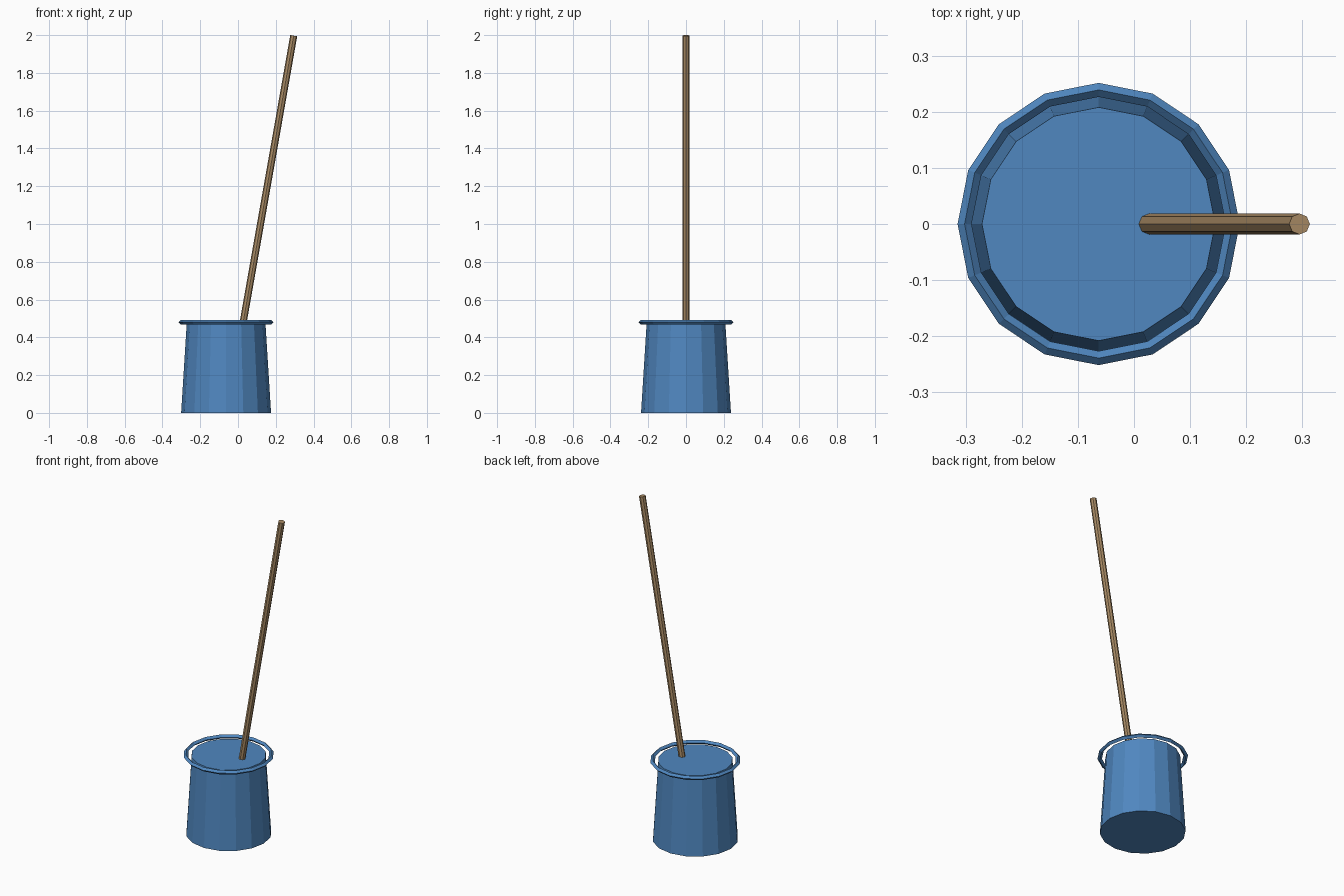
import bpy, math

if "Cube" in bpy.data.objects:
    bpy.data.objects.remove(bpy.data.objects["Cube"])

CX = -0.063      # bucket axis
TOP = 0.48       # bucket lid height
TILT = math.radians(10)


def material(name, rgb):
    m = bpy.data.materials.new(name)
    m.diffuse_color = (*rgb, 1)
    m.use_nodes = True
    m.node_tree.nodes["Principled BSDF"].inputs["Base Color"].default_value = m.diffuse_color
    return m


def finish(name, mat):
    ob = bpy.context.object
    ob.name = name
    ob.data.materials.clear()
    ob.data.materials.append(mat)
    return ob


blue = material("bucket blue", (0.08, 0.245, 0.53))
wood = material("handle wood", (0.40, 0.26, 0.13))

# Closed bucket, wider at the base
bpy.ops.mesh.primitive_cone_add(vertices=16, radius1=0.238, radius2=0.208,
                                depth=TOP, location=(CX, 0, TOP / 2))
finish("bucket_body", blue)

# Loose rim ring with a diamond section
bpy.ops.mesh.primitive_torus_add(major_segments=16, minor_segments=4,
                                 major_radius=0.239, minor_radius=0.0125,
                                 location=(CX, 0, TOP))
finish("bucket_rim", blue)

# Leaning eight-sided handle, running down into the bucket
length, top_x, top_z = 1.75, 0.295, 1.997
bpy.ops.mesh.primitive_cylinder_add(
    vertices=8, radius=0.0187, depth=length, rotation=(0, TILT, 0),
    location=(top_x - math.sin(TILT) * length / 2, 0,
              top_z - math.cos(TILT) * length / 2))
finish("handle", wood)
